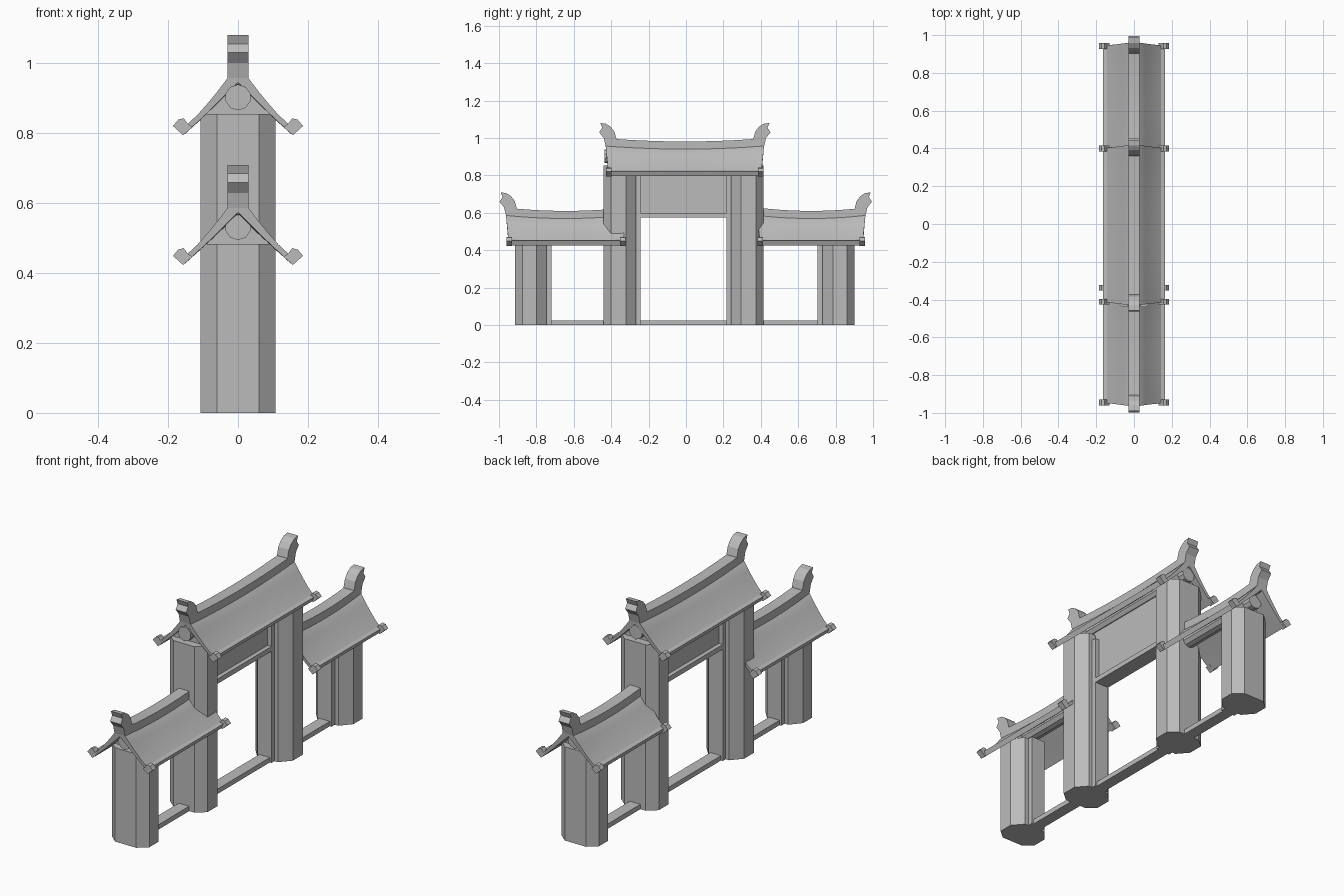
import bpy
import bmesh
import math

if "Cube" in bpy.data.objects:
    bpy.data.objects.remove(bpy.data.objects["Cube"], do_unlink=True)

GREY = (0.5, 0.5, 0.5, 1)
stone = bpy.data.materials.new("grey stone")
stone.use_nodes = True
stone.diffuse_color = GREY
stone.node_tree.nodes["Principled BSDF"].inputs["Base Color"].default_value = GREY

SIDE_DROP = -0.371   # side roofs sit this much lower than the middle one
GATE_MID = -0.013    # middle of the central opening


def loft(name, sections, smooth=False):
    """Closed solid through a list of equal-length point loops."""
    bm = bmesh.new()
    rings = [[bm.verts.new(p) for p in s] for s in sections]
    n = len(rings[0])
    for a, b in zip(rings, rings[1:]):
        for i in range(n):
            k = (i + 1) % n
            bm.faces.new((a[i], a[k], b[k], b[i]))
    bm.faces.new(rings[0])
    bm.faces.new(rings[-1])
    bmesh.ops.recalc_face_normals(bm, faces=bm.faces)
    mesh = bpy.data.meshes.new(name)
    bm.to_mesh(mesh)
    bm.free()
    mesh.materials.append(stone)
    obj = bpy.data.objects.new(name, mesh)
    bpy.context.collection.objects.link(obj)
    if smooth:
        bpy.ops.object.select_all(action="DESELECT")
        obj.select_set(True)
        bpy.context.view_layer.objects.active = obj
        bpy.ops.object.shade_smooth_by_angle(angle=math.radians(25))
    return obj


def extrude_y(name, profile, y0, y1, dz=0):
    return loft(name, [[(x, y, z + dz) for x, z in profile] for y in (y0, y1)])


def box(name, half_x, y0, y1, z0, z1):
    rect = [(-half_x, z0), (half_x, z0), (half_x, z1), (-half_x, z1)]
    return extrude_y(name, rect, y0, y1)


def mirrored(half):
    return half + [(-x, z) for x, z in reversed(half) if x > 0]


# Cross-sections of the roof, its ridge, eave curl, gable and purlin
ROOF = mirrored([(0, 0.975), (0.03, 0.957), (0.058, 0.92), (0.085, 0.887),
                 (0.115, 0.853), (0.143, 0.827), (0.163, 0.822),
                 (0.152, 0.797), (0.115, 0.832), (0.078, 0.867), (0, 0.945)])
CURL = [(0.13, 0.817), (0.143, 0.826), (0.155, 0.842), (0.171, 0.838),
        (0.186, 0.82), (0.157, 0.794)]
RIDGE = [(-0.03, 0.94), (0.03, 0.94), (0.03, 0.998), (-0.03, 0.998)]
GABLE = [(-0.1, 0.85), (0.1, 0.85), (0, 0.946)]
PURLIN = [(0.037 * math.cos(a), 0.902 + 0.037 * math.sin(a))
          for a in (math.pi * (i + 0.5) / 5 for i in range(10))]
# Side outline of the ridge finial: distance past the roof end, height
FINIAL = [(-0.06, 0.96), (-0.055, 1.0), (-0.045, 1.035), (-0.025, 1.06),
          (0.0, 1.076), (0.03, 1.08), (0.02, 1.055), (0.036, 1.03),
          (0.012, 1.0), (0, 0.95)]


def sagging(name, profile, y0, y1, flare, dz, steps=10):
    """Sweep along y, dipping in the middle and flaring at the top."""
    sections = []
    for j in range(steps + 1):
        t = 2 * j / steps - 1
        ring = []
        for x, z in profile:
            lift = max(0, min(1, (z - 0.82) / 0.14))
            y = (y0 + y1) / 2 + t * ((y1 - y0) / 2 + flare * lift)
            ring.append((x, y, z + dz - 0.017 * lift * (1 - t * t)))
        sections.append(ring)
    return loft(name, sections, smooth=True)


def finial(name, end, sign, dz):
    loft(name, [[(x, end + sign * d, z + dz) for d, z in FINIAL]
                for x in (-0.03, 0.03)])


def roof(name, y0, y1, finial_ends, dz=0):
    sagging(name + "_roof", ROOF, y0, y1, 0.015, dz)
    sagging(name + "_ridge", RIDGE, y0, y1, 0.008, dz)
    for label, end, sign in (("front", y0, -1), ("back", y1, 1)):
        for side, sx in (("left", 1), ("right", -1)):
            extrude_y(f"{name}_{label}_{side}_eave_curl",
                      [(sx * x, z) for x, z in CURL],
                      end + sign * 0.012, end - sign * 0.018, dz)
        if sign in finial_ends:
            finial(f"{name}_{label}_finial", end + sign * 0.013, sign, dz)


def pillar(name, edges, top):
    """Eight-sided pillar; edges run from the outer to the inner face in y."""
    a, b, c, d = edges
    half = [(0.06, a), (0.107, b), (0.107, c), (0.06, d)]
    outline = half + [(-x, y) for x, y in reversed(half)]
    loft(name, [[(x, y, z) for x, y in outline] for z in (0, top)])


# Roofs
roof("middle", -0.415, 0.403, (-1, 1))
roof("front_side", -0.948, -0.335, (-1,), SIDE_DROP)
roof("back_side", 0.395, 0.945, (1,), SIDE_DROP)

# Pillars, jambs and gables, repeated front and back
OUTER = [-0.907, -0.867, -0.793, -0.738]
INNER = [-0.427, -0.387, -0.307, -0.253]
for label, s in (("front", 1), ("back", -1)):
    outer = [s * y - 0.007 for y in OUTER]
    inner = [s * y + GATE_MID for y in INNER]
    pillar(label + "_outer_pillar", outer, 0.483)
    pillar(label + "_inner_pillar", inner, 0.854)
    box(label + "_outer_jamb", 0.04, outer[3] - s * 0.03, outer[3] + s * 0.027, 0, 0.483)
    box(label + "_inner_jamb", 0.04, inner[3] - s * 0.03, inner[3] + s * 0.024, 0, 0.82)
    extrude_y(label + "_outer_gable", GABLE, outer[1], outer[2], SIDE_DROP)
    extrude_y(label + "_inner_gable", GABLE, inner[1], inner[2])
    box(label + "_side_threshold", 0.03, outer[3], inner[0] + s * 0.02, 0, 0.025)
    extrude_y(label + "_side_purlin", PURLIN, outer[0] - s * 0.01, inner[1], SIDE_DROP)

# Central gate
box("gate_threshold", 0.03, -0.28, 0.255, 0, 0.025)
box("gate_lintel", 0.04, -0.28, 0.255, 0.575, 0.6)
box("gate_panel", 0.018, -0.28, 0.255, 0.59, 0.9)
extrude_y("middle_purlin", PURLIN, -0.435, 0.41)
